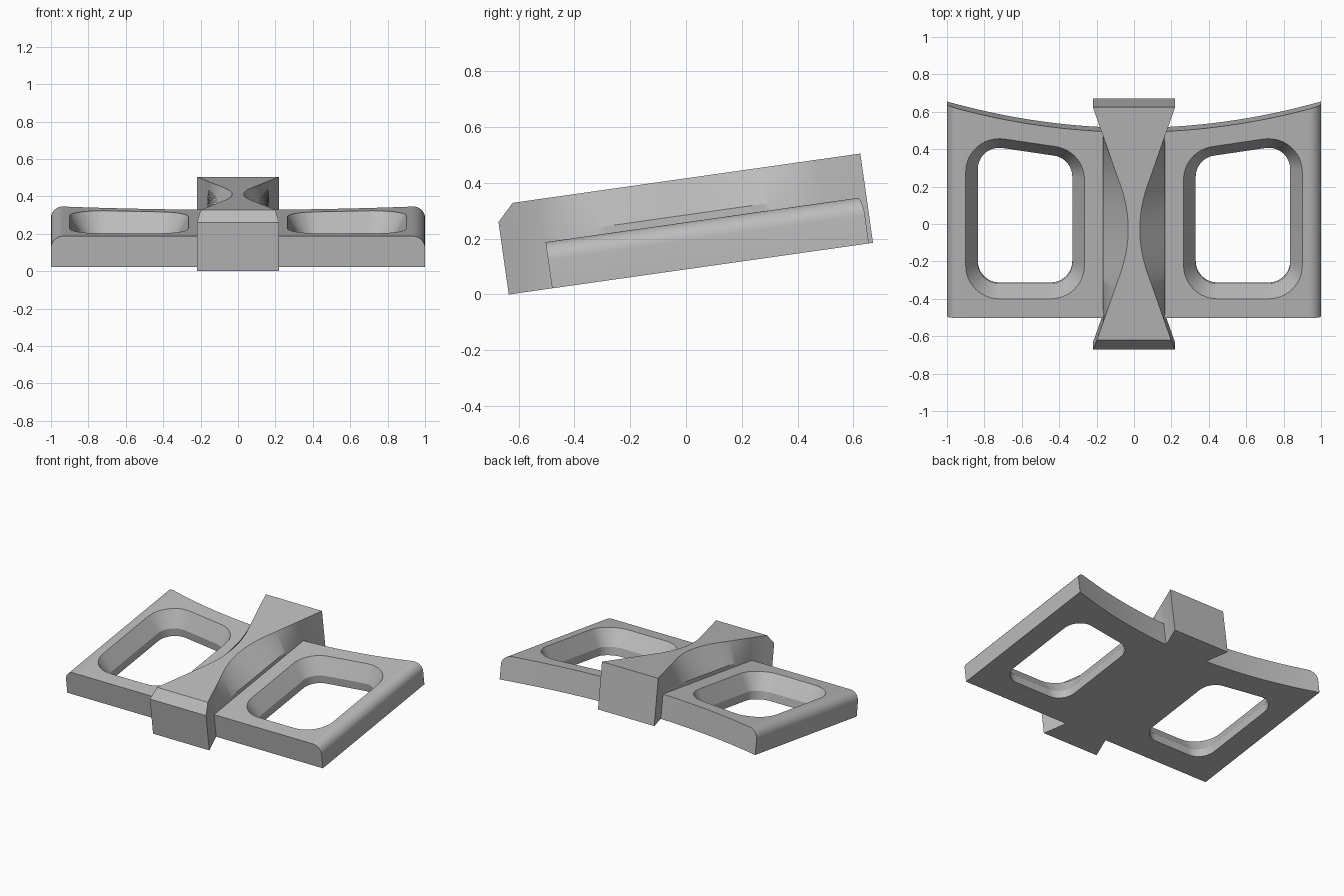
import bpy
import bmesh
from math import sin, cos, radians, pi
from mathutils import Matrix

if "Cube" in bpy.data.objects:
    bpy.data.objects.remove(bpy.data.objects["Cube"])

LENGTH = 1.318       # rail length
TOP = 0.323          # rail height
PLATE = 0.167        # wing thickness
FRONT = 0.157        # front edge of the wings
WAIST = 0.165        # half width of the rail between the wings
TILT = Matrix.Translation((0, -0.635, 0)) @ Matrix.Rotation(radians(8.07), 4, "X")

grey = bpy.data.materials.new("plain grey")
grey.use_nodes = True
grey.diffuse_color = (0.5, 0.5, 0.5, 1)
grey.node_tree.nodes["Principled BSDF"].inputs["Base Color"].default_value = (0.5, 0.5, 0.5, 1)


def loft(name, sections):
    """Closed solid skinned through equal-length rings of points."""
    bm = bmesh.new()
    rings = [[bm.verts.new(p) for p in ring] for ring in sections]
    n = len(rings[0])
    for a, b in zip(rings, rings[1:]):
        for i in range(n):
            j = (i + 1) % n
            bm.faces.new((a[i], a[j], b[j], b[i]))
    bm.faces.new(rings[0])
    bm.faces.new(rings[-1])
    bmesh.ops.recalc_face_normals(bm, faces=bm.faces)
    mesh = bpy.data.meshes.new(name)
    bm.to_mesh(mesh)
    bm.free()
    mesh.materials.append(grey)
    obj = bpy.data.objects.new(name, mesh)
    bpy.context.collection.objects.link(obj)
    return obj


def activate(obj):
    bpy.ops.object.select_all(action="DESELECT")
    obj.select_set(True)
    bpy.context.view_layer.objects.active = obj


def finish(obj):
    activate(obj)
    bpy.ops.object.shade_smooth_by_angle(angle=radians(28))
    obj.matrix_world = TILT


# Centre rail: bow-tie top, sloping flanks, chamfered front
def top_half_width(u):
    d = abs(u - LENGTH / 2)
    if d > 0.24:
        return 0.22 - 0.35 * (LENGTH / 2 - d)
    return 0.031 + 0.35 * d * d / 0.48


def rail_section(u):
    t = top_half_width(u)
    b = max(t, WAIST)
    top = min(TOP, 0.262 + u * (TOP - 0.262) / 0.06)
    half = [(b, 0), (b, 0.193), (t, top)]
    return [(x, u, w) for x, w in half] + [(-x, u, w) for x, w in reversed(half)]


mid = LENGTH / 2
stations = {0, 0.06, LENGTH, mid - 0.502, mid + 0.502}
stations |= {mid + 0.48 * i / 20 for i in range(-20, 21)}
rail = loft("centre_rail", [rail_section(u) for u in sorted(stations)])
finish(rail)


# Wings: flat plate with a curved rear edge and a rounded outer edge
def wing_section(x, top):
    rear = 1.161 + 0.142 * x * x
    return [(x, FRONT, 0), (x, rear, 0), (x, rear, top), (x, FRONT, top)]


R = 0.065
columns = [(WAIST + (1 - R - WAIST) * i / 20, PLATE) for i in range(20)]
columns += [(1 - R + R * sin(a), PLATE - R + R * cos(a))
            for a in (pi / 2 * i / 10 for i in range(11))]
wings = loft("side_wings", [wing_section(x, top) for x, top in columns])


# Window cutter: rounded four-sided opening with a sloped rim
def window_ring(radius, w):
    skew = 98.5
    corners = [(0.72, 0.946, 0, skew), (0.445, 0.905, skew, 180),
               (0.445, 0.441, 180, 270), (0.72, 0.441, 270, 360)]
    ring = []
    for cx, cu, start, end in corners:
        for i in range(13):
            a = radians(start + (end - start) * i / 12)
            ring.append((cx + radius * cos(a), cu + radius * sin(a), w))
    return ring


cutter = loft("window_cutter", [window_ring(0.115, -0.05), window_ring(0.115, 0.057),
                                window_ring(0.18, PLATE), window_ring(0.2, 0.201)])
cutter.hide_render = True

cut = wings.modifiers.new("window", "BOOLEAN")
cut.operation = "DIFFERENCE"
cut.solver = "EXACT"
cut.object = cutter
mirror = wings.modifiers.new("mirror", "MIRROR")
mirror.use_mirror_merge = False
activate(wings)
bpy.ops.object.modifier_apply(modifier=cut.name)
bpy.ops.object.modifier_apply(modifier="mirror")
bpy.data.objects.remove(cutter)
finish(wings)
